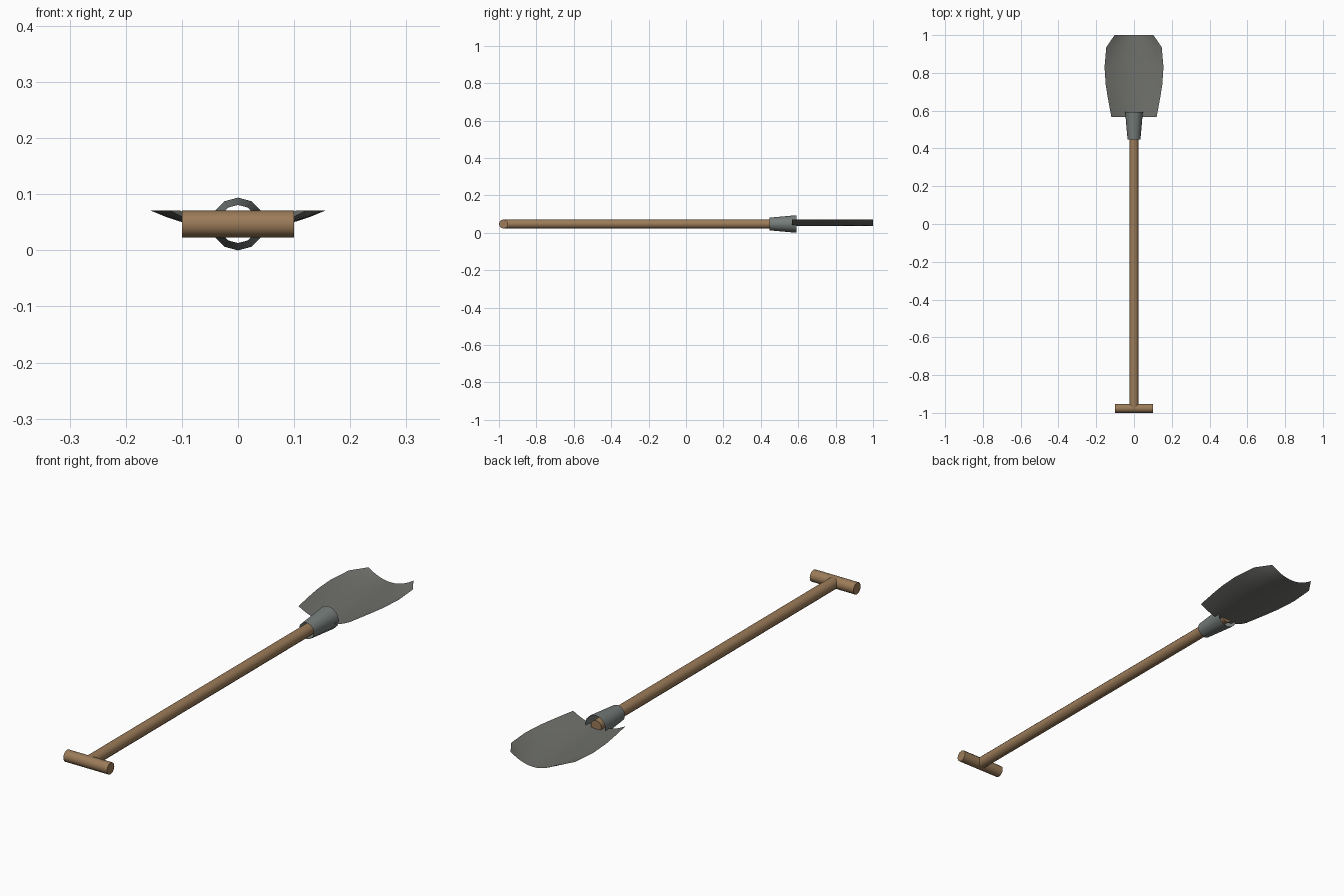
import bpy
import bmesh
import math
from mathutils import Matrix

cube = bpy.data.objects.get("Cube")
if cube:
    bpy.data.objects.remove(cube, do_unlink=True)

AXIS_Z = 0.047   # height of the shaft centre line
WOOD_R = 0.024
SIDES = 12


def material(name, color):
    mat = bpy.data.materials.new(name)
    mat.use_nodes = True
    rgba = (*color, 1.0)
    mat.diffuse_color = rgba
    bsdf = mat.node_tree.nodes["Principled BSDF"]
    bsdf.inputs["Base Color"].default_value = rgba
    bsdf.inputs["Roughness"].default_value = 0.6
    return mat


def finish(name, bm, mat):
    mesh = bpy.data.meshes.new(name)
    bm.to_mesh(mesh)
    bm.free()
    mesh.materials.append(mat)
    obj = bpy.data.objects.new(name, mesh)
    bpy.context.collection.objects.link(obj)
    bpy.ops.object.select_all(action="DESELECT")
    obj.select_set(True)
    bpy.context.view_layer.objects.active = obj
    bpy.ops.object.shade_smooth_by_angle(angle=math.radians(40))
    return obj


def rod(name, mat, start, end, r_start, r_end, along="Y", offset=0.0, caps=True):
    """Straight round part running from start to end along X or Y."""
    bm = bmesh.new()
    bmesh.ops.create_cone(bm, cap_ends=caps, segments=SIDES, radius1=r_start,
                          radius2=r_end, depth=end - start)
    mid = (start + end) / 2
    if along == "Y":
        turn = Matrix.Rotation(-math.pi / 2, 4, "X")
        place = Matrix.Translation((offset, mid, AXIS_Z))
    else:
        turn = Matrix.Rotation(math.pi / 2, 4, "Y")
        place = Matrix.Translation((mid, offset, AXIS_Z))
    bmesh.ops.transform(bm, matrix=place @ turn, verts=bm.verts)
    return finish(name, bm, mat)


def blade(name, mat):
    """Thin dished sheet: the same shallow trough stretched to each width."""
    stations = [(0.567, 0.12), (0.67, 0.139), (0.74, 0.15), (0.83, 0.156),
                (0.935, 0.147), (1.0, 0.103)]
    half = 6
    bottom, rim = 0.036, 0.071
    bm = bmesh.new()
    rows = []
    for y, width in stations:
        row = []
        for i in range(-half, half + 1):
            t = i / half
            row.append(bm.verts.new((t * width, y, bottom + (rim - bottom) * t * t)))
        rows.append(row)
    for a, b in zip(rows, rows[1:]):
        for i in range(2 * half):
            bm.faces.new((a[i], a[i + 1], b[i + 1], b[i]))
    return finish(name, bm, mat)


wood = material("wood", (0.33, 0.2, 0.1))
socket_metal = material("socket_metal", (0.18, 0.205, 0.195))
blade_metal = material("blade_metal", (0.16, 0.165, 0.15))

# Wooden T-shaped handle
rod("grip", wood, -0.1, 0.1, WOOD_R, WOOD_R, along="X", offset=-1 + WOOD_R)
rod("shaft", wood, -1 + WOOD_R, 0.588, WOOD_R, WOOD_R)

# Open flared socket and the dished blade
rod("socket", socket_metal, 0.447, 0.592, 0.034, 0.047, caps=False)
blade("blade", blade_metal)
